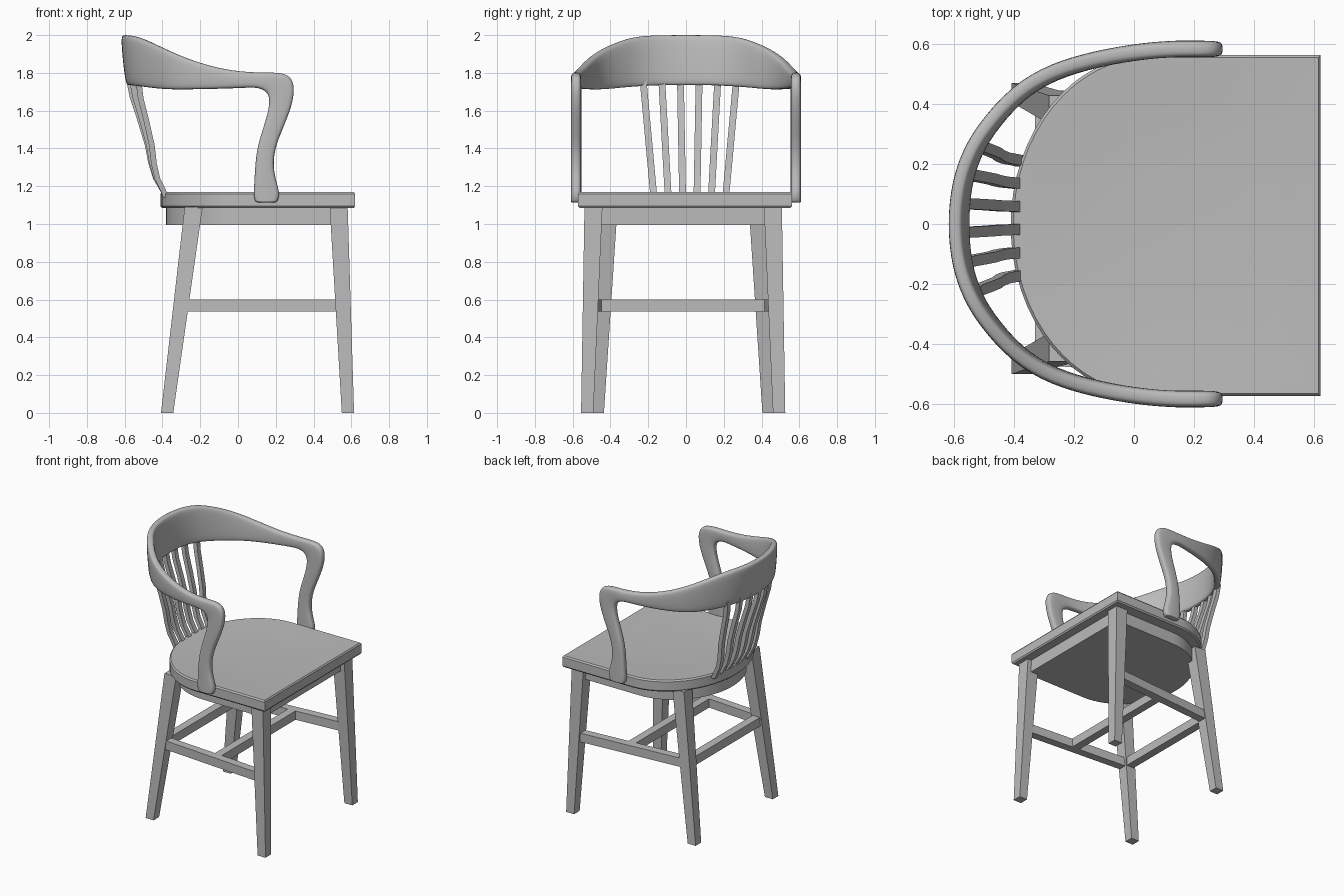
import bpy
import bmesh
from math import sin, cos, pi, radians
from mathutils import Vector

default_cube = bpy.data.objects.get("Cube")
if default_cube:
    bpy.data.objects.remove(default_cube, do_unlink=True)

grey = bpy.data.materials.new("plain grey")
grey.use_nodes = True
grey.diffuse_color = (0.5, 0.5, 0.5, 1)
grey.node_tree.nodes["Principled BSDF"].inputs["Base Color"].default_value = grey.diffuse_color


def loft(name, rings, smooth=None):
    """Skin a stack of matching point rings and close both ends."""
    bm = bmesh.new()
    loops = [[bm.verts.new(point) for point in ring] for ring in rings]
    count = len(loops[0])
    for low, high in zip(loops, loops[1:]):
        for i in range(count):
            j = (i + 1) % count
            bm.faces.new((low[i], low[j], high[j], high[i]))
    bm.faces.new(loops[0][::-1])
    bm.faces.new(loops[-1])
    bmesh.ops.recalc_face_normals(bm, faces=bm.faces)
    mesh = bpy.data.meshes.new(name)
    bm.to_mesh(mesh)
    bm.free()
    mesh.materials.append(grey)
    obj = bpy.data.objects.new(name, mesh)
    bpy.context.collection.objects.link(obj)
    if smooth:
        bpy.ops.object.select_all(action="DESELECT")
        obj.select_set(True)
        bpy.context.view_layer.objects.active = obj
        bpy.ops.object.shade_smooth_by_angle(angle=radians(smooth))
    return obj


def rect(x, y, z, width, depth):
    """Horizontal rectangle of four points."""
    w, d = width / 2, depth / 2
    return [(x - w, y - d, z), (x + w, y - d, z), (x + w, y + d, z), (x - w, y + d, z)]


def bar(name, start, end, thickness=0.06, height=0.065):
    """Rectangular rail between two points of equal height."""
    start, end = Vector(start), Vector(end)
    side = (end - start).cross(Vector((0, 0, 1))).normalized() * thickness / 2
    up = Vector((0, 0, height / 2))
    return loft(name, [[p - side - up, p + side - up, p + side + up, p - side + up]
                       for p in (start, end)])


def seat_outline(back, half, front, z, scale=1.0, steps=32):
    """Square front with an elliptical back."""
    centre = 0.05
    points = [(front, -half), (front, half)]
    for i in range(steps + 1):
        a = pi * i / steps
        points.append((centre - (centre - back) * sin(a), half * cos(a)))
    pivot = 0.15
    return [(pivot + (x - pivot) * scale, y * scale - 0.005, z) for x, y in points]


# Seat with eased edges and a shallow dished top
seat_rings = [seat_outline(-0.41, 0.567, 0.62, z, s) for z, s in (
    (1.085, 0.985), (1.095, 1), (1.16, 1), (1.17, 0.985),
    (1.168, 0.9), (1.16, 0.7), (1.155, 0.4), (1.154, 0.1))]
loft("seat", seat_rings, 35)

# Apron under the seat
loft("apron", [seat_outline(-0.38, 0.48, 0.55, z) for z in (0.995, 1.09)], 35)

# Splayed, tapered legs and side stretchers
MID = -0.015
LOW, HIGH, STRETCHER = 0.065, 0.095, 0.568
for side, label in ((1, "left"), (-1, "right")):
    loft("front_leg_" + label, [rect(0.582, MID + side * 0.508, 0, LOW, LOW),
                                rect(0.533, MID + side * 0.475, 1.09, HIGH, HIGH)])
    loft("back_leg_" + label, [rect(-0.375, MID + side * 0.452, 0, LOW, LOW),
                               rect(-0.235, MID + side * 0.395, 1.09, HIGH, HIGH)])
    bar("side_stretcher_" + label, (-0.29, MID + side * 0.425, STRETCHER),
        (0.55, MID + side * 0.49, STRETCHER))

# Cross stretchers
for name, x, reach in (("middle_stretcher", 0.15, 0.45), ("back_stretcher", -0.3, 0.42)):
    bar(name, (x, MID - reach, STRETCHER), (x, MID + reach, STRETCHER))

# Fan of bent back spindles
spindle_path = [(-0.38, 1.14), (-0.4, 1.18), (-0.435, 1.24), (-0.46, 1.32),
                (-0.48, 1.42), (-0.52, 1.55), (-0.56, 1.67), (-0.58, 1.77)]
for k in range(6):
    offset = k - 2.5
    rings = []
    for x, z in spindle_path:
        rise = (z - 1.14) / 0.6
        bow = 0.008 * offset ** 2 * rise
        rings.append(rect(x + bow, 0.02 + offset * (0.076 + 0.022 * rise), z, 0.03, 0.036))
    loft("back_spindle_" + str(k + 1), rings, 35)

# Back rail, half of it from the centre to the arm: x, y, top z, bottom z
rail = [(-0.6, 0, 2.0, 1.735), (-0.585, 0.14, 2.0, 1.735), (-0.548, 0.24, 1.995, 1.73),
        (-0.5, 0.32, 1.98, 1.725), (-0.395, 0.44, 1.93, 1.712), (-0.27, 0.513, 1.875, 1.712),
        (-0.11, 0.555, 1.825, 1.715), (0.03, 0.575, 1.805, 1.72)]
# Arm elbow and post: outer x and z, inner x and z
post = [(0.14, 1.802, 0.1, 1.724), (0.22, 1.802, 0.142, 1.706), (0.28, 1.785, 0.161, 1.685),
        (0.302, 1.72, 0.167, 1.65), (0.285, 1.62, 0.159, 1.59), (0.235, 1.5, 0.13, 1.5),
        (0.195, 1.4, 0.1, 1.4), (0.185, 1.3, 0.09, 1.3), (0.207, 1.21, 0.085, 1.2),
        (0.222, 1.16, 0.082, 1.15), (0.21, 1.12, 0.09, 1.12), (0.2, 1.113, 0.1, 1.113)]


def section(outer, inner, normal):
    """Chamfered rectangular section spanning two edge points."""
    middle, up = (outer + inner) / 2, (outer - inner) / 2
    across = normal * 0.028
    a = 1 - 0.014 / up.length
    b = 0.55
    corners = ((1, -a), (1, a), (b, 1), (-b, 1), (-1, a), (-1, -a), (-b, -1), (b, -1))
    return [middle + across * s + up * t for s, t in corners]


half_rings = []
for i, (x, y, top, bottom) in enumerate(rail):
    after = rail[min(i + 1, len(rail) - 1)]
    before = rail[i - 1] if i else (x, -1)
    tangent = Vector((after[0] - before[0], after[1] - before[1], 0)).normalized()
    if i == 0:
        tangent = Vector((0, 1, 0))
    normal = Vector((-tangent.y, tangent.x, 0))
    lean = 0.028 * (1 - i / (len(rail) - 1))
    half_rings.append(section(Vector((x, y, top)), Vector((x, y, bottom)) - normal * lean, normal))
for xo, zo, xi, zi in post:
    half_rings.append(section(Vector((xo, 0.582, zo)), Vector((xi, 0.582, zi)), Vector((0, 1, 0))))
mirrored = [[Vector((p.x, -p.y, p.z)) for p in ring] for ring in half_rings[:0:-1]]
arm_rail = loft("arm_and_back_rail", mirrored + half_rings, 60)
subdivision = arm_rail.modifiers.new("rounding", "SUBSURF")
subdivision.levels = subdivision.render_levels = 2
